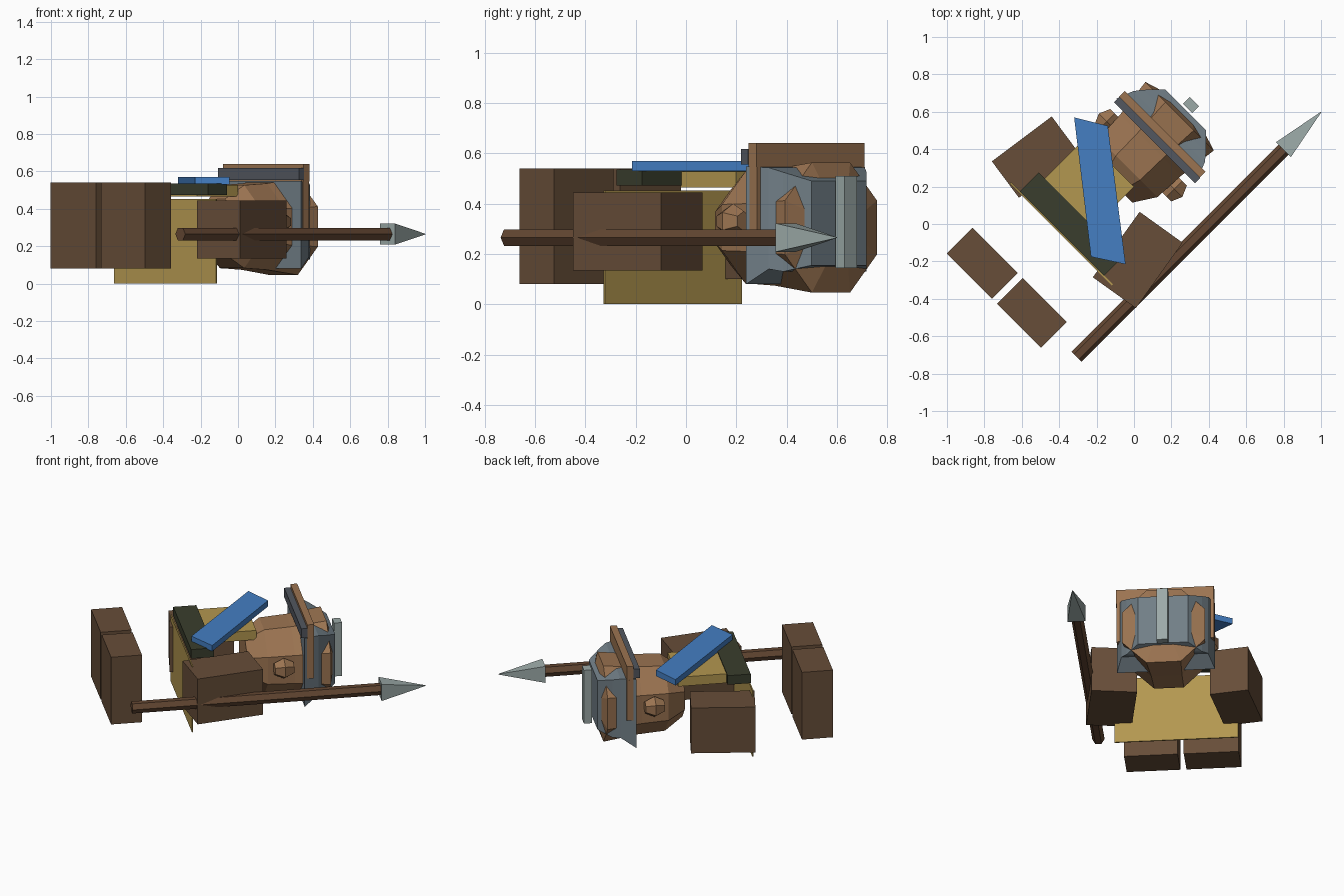
import bpy, bmesh, math
from mathutils import Vector

if "Cube" in bpy.data.objects:
    bpy.data.objects.remove(bpy.data.objects["Cube"])

R = math.sqrt(0.5)
MID = -0.235          # centre line of the figure across its width


def material(name, rgb):
    m = bpy.data.materials.new(name)
    m.diffuse_color = (*rgb, 1)
    m.use_nodes = True
    m.node_tree.nodes["Principled BSDF"].inputs["Base Color"].default_value = m.diffuse_color
    return m


BROWN = material("dark brown", (0.135, 0.075, 0.04))
WOOD = material("wood brown", (0.125, 0.062, 0.032))
TAN = material("tan brown", (0.33, 0.175, 0.083))
YELLOW = material("mustard", (0.45, 0.31, 0.08))
GREEN = material("dark green", (0.042, 0.048, 0.026))
BLUE = material("blue", (0.058, 0.21, 0.54))
STEEL = material("steel grey", (0.165, 0.21, 0.24))
SILVER = material("light grey", (0.33, 0.40, 0.39))
SLATE = material("slate grey", (0.085, 0.095, 0.115))


def body(u, v, z):
    """u runs from feet to head, v across the body, z up."""
    return Vector(((u + v) * R, (u - v) * R, z))


def loft(name, rings, mat):
    """Join rings of equal point count and cap both ends."""
    bm = bmesh.new()
    vs = [[bm.verts.new(p) for p in ring] for ring in rings]
    n = len(vs[0])
    for a, b in zip(vs, vs[1:]):
        for i in range(n):
            j = (i + 1) % n
            bm.faces.new((a[i], a[j], b[j], b[i]))
    bm.faces.new(vs[0])
    bm.faces.new(vs[-1])
    bmesh.ops.recalc_face_normals(bm, faces=bm.faces)
    me = bpy.data.meshes.new(name)
    bm.to_mesh(me)
    bm.free()
    me.materials.append(mat)
    ob = bpy.data.objects.new(name, me)
    bpy.context.collection.objects.link(ob)
    return ob


def prism(name, outline, z0, z1, mat):
    """Upright prism over a plan outline in x, y."""
    return loft(name, [[(p[0], p[1], z) for p in outline] for z in (z0, z1)], mat)


def slab(name, u0, u1, v0, v1, z0, z1, mat):
    plan = [body(u, v, 0) for u, v in ((u0, v0), (u1, v0), (u1, v1), (u0, v1))]
    return prism(name, plan, z0, z1, mat)


def ring(u, v, z, r, n, turn=0.5):
    """Polygon facing along the body axis."""
    return [body(u, v + r * math.cos((i + turn) * 2 * math.pi / n),
                 z + r * math.sin((i + turn) * 2 * math.pi / n)) for i in range(n)]


def rect(u, half, z0, z1):
    return [body(u, MID + sv * half, z)
            for sv, z in ((-1, z0), (1, z0), (1, z1), (-1, z1))]


# feet
slab("left_foot", -0.82, -0.625, -0.597, -0.255, 0.08, 0.54, BROWN)
slab("right_foot", -0.82, -0.625, -0.217, 0.117, 0.08, 0.54, BROWN)

# hands
prism("left_hand", [(-0.76, 0.335), (-0.44, 0.575), (-0.295, 0.38), (-0.615, 0.14)],
      0.10, 0.41, BROWN)
prism("right_hand", [(0.03, 0.065), (0.26, -0.10), (0.01, -0.45), (-0.22, -0.285)],
      0.135, 0.445, BROWN)

# thin robe panel with a chest plate and belt
slab("robe_panel", -0.316, -0.308, -0.622, 0.148, 0.0, 0.452, YELLOW)
slab("chest_plate", -0.17, 0.14, -0.51, -0.14, 0.465, 0.528, YELLOW)
slab("belt", -0.31, -0.165, -0.555, 0.082, 0.473, 0.535, GREEN)

# sash across the chest
prism("sash", [(-0.32, 0.57), (-0.14, 0.525), (-0.045, -0.215), (-0.23, -0.175)],
      0.53, 0.57, BLUE)

# faceted head and ears
profile = [(0.075, 0.16), (0.19, 0.24), (0.36, 0.25), (0.58, 0.28), (0.62, 0.14)]
loft("head", [ring(u, MID, 0.305, r, 8) for u, r in profile], TAN)
for side, label in ((-1, "left"), (1, "right")):
    v = MID + side * 0.255
    loft(label + "_ear", [ring(0.285 + du, v, 0.33, r, 6)
                          for du, r in ((-0.06, 0.04), (0, 0.07), (0.06, 0.04))], TAN)

# helmet with flared rim, brow bars, cheek strips and crest
loft("helmet", [rect(0.408, 0.305, 0.08, 0.548), rect(0.50, 0.27, 0.14, 0.543),
                rect(0.545, 0.235, 0.13, 0.525), rect(0.626, 0.155, 0.155, 0.49)], STEEL)
slab("brow_bar", 0.424, 0.467, -0.537, 0.072, 0.545, 0.64, TAN)
slab("brow_trim", 0.385, 0.424, -0.535, 0.076, 0.555, 0.618, SLATE)
for side, label in ((-1, "left"), (1, "right")):
    va, vb = sorted((MID + side * 0.25, MID + side * 0.303))
    slab(label + "_cheek_strip", 0.424, 0.467, va, vb, 0.27, 0.546, TAN)
slab("helmet_crest", 0.64, 0.69, -0.27, -0.20, 0.145, 0.51, SILVER)

# spear
SV = 0.284
loft("spear_shaft", [ring(u, SV, 0.265, 0.038, 6, 0) for u in (-0.72, 0.87)], WOOD)
loft("spear_tip", [ring(0.845, SV, 0.265, 0.08, 4), ring(1.132, SV, 0.265, 0.002, 4)], SILVER)
